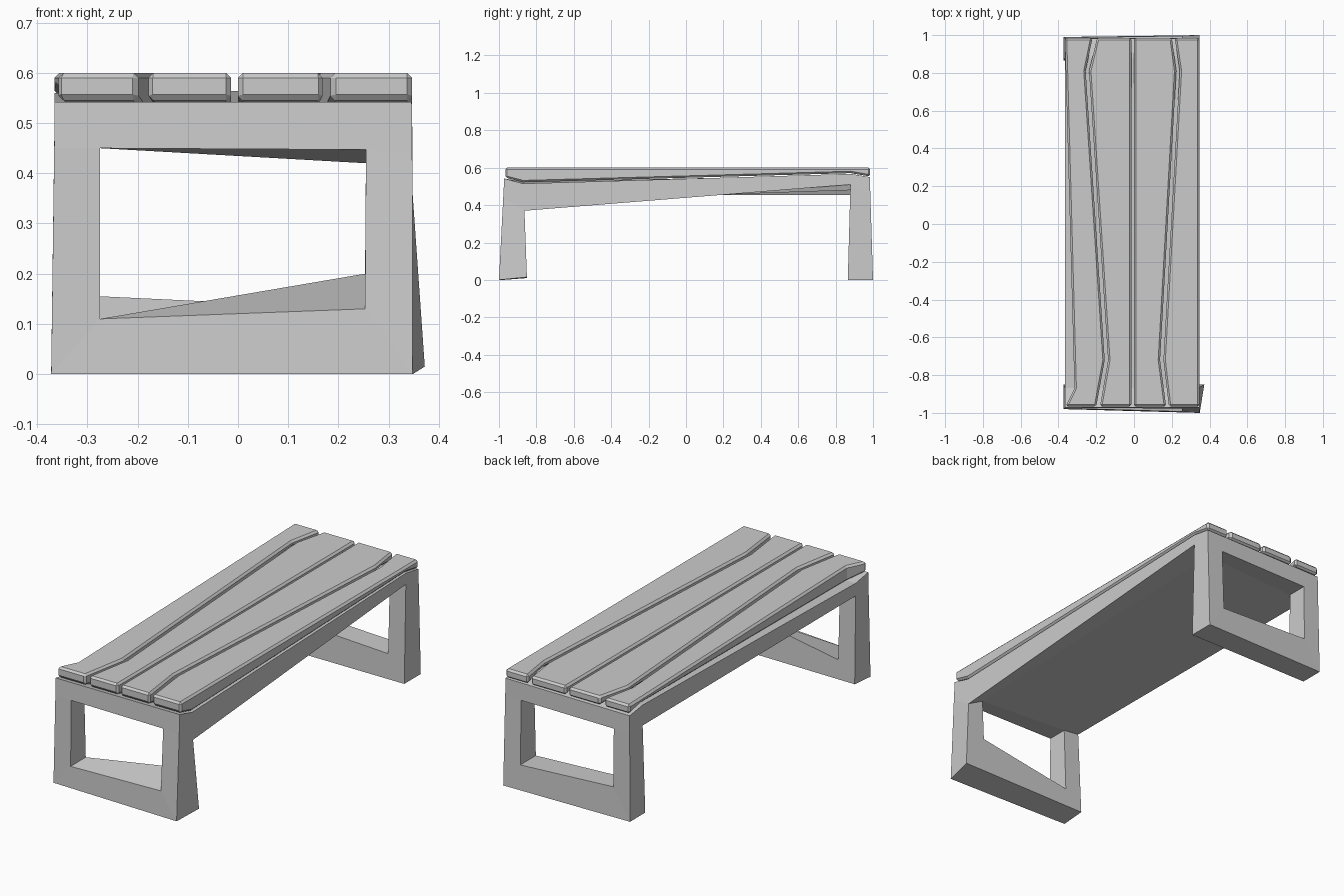
import bpy
import bmesh

cube = bpy.data.objects.get("Cube")
if cube:
    bpy.data.objects.remove(cube, do_unlink=True)

# Single flat colour
grey = bpy.data.materials.new("plain grey")
grey.use_nodes = True
grey.diffuse_color = (0.6, 0.6, 0.6, 1)
grey.node_tree.nodes["Principled BSDF"].inputs["Base Color"].default_value = (0.6, 0.6, 0.6, 1)


def finish(name, bm):
    """Turn a bmesh into a flat shaded object."""
    bmesh.ops.recalc_face_normals(bm, faces=bm.faces)
    mesh = bpy.data.meshes.new(name)
    bm.to_mesh(mesh)
    bm.free()
    mesh.materials.append(grey)
    obj = bpy.data.objects.new(name, mesh)
    bpy.context.scene.collection.objects.link(obj)
    return obj


def interpolate(points, t):
    """Piecewise linear value at t from (position, value) pairs."""
    if t <= points[0][0]:
        return points[0][1]
    for (a, va), (b, vb) in zip(points, points[1:]):
        if t <= b:
            return va + (vb - va) * (t - a) / (b - a)
    return points[-1][1]


# Corner names of one leg frame section: top, underside, foot, opening top, opening sill;
# suffix r is the model's right (-x), suffix l its left (+x)
CORNERS = ["top_r", "under_r", "foot_r", "sill_r", "head_r",
           "head_l", "sill_l", "foot_l", "under_l", "top_l"]
WIDTHS = dict(top_r=-.365, under_r=-.366, foot_r=-.372, sill_r=-.275, head_r=-.275,
              head_l=.255, sill_l=.253, foot_l=.348, under_l=.347, top_l=.346)


def section(bm, heights, y_top, y_foot_r, y_foot_l, **moved):
    """Add the ten points of a leg frame section, leaning from top to foot."""
    points = {}
    for name, z in zip(CORNERS, heights):
        x = moved.get(name, WIDTHS[name])
        y_foot = y_foot_r if name.endswith("_r") else y_foot_l
        y = y_top + (y_foot - y_top) * (1 - min(z / .54, 1))
        points[name] = bm.verts.new((x, y, z))
    return points


# Bench frame: two window shaped legs joined by a sloping slab
bm = bmesh.new()
front_out = section(bm, [.542, .45, 0, .11, .45, .447, .13, 0, .44, .542], -.972, -.98, -1)
front_in = section(bm, [.525, .46, .01, .11, .45, .42, .2, .015, .37, .515],
                   -.87, -.85, -.85, foot_l=.372)
back_in = section(bm, [.56, .455, 0, .155, .455, .48, .13, 0, .51, .567], .88, .865, .865)
back_out = section(bm, [.545, .455, 0, .155, .455, .46, .13, 0, .46, .55], .983, .99, 1)


def face(ring, names):
    bm.faces.new([ring[n] for n in names.split()])


def bridge(a, b, path):
    names = path.split()
    for p, q in zip(names, names[1:]):
        bm.faces.new([a[p], a[q], b[q], b[p]])


for outer, inner in ((front_out, front_in), (back_out, back_in)):
    face(outer, "top_r under_r head_r head_l under_l top_l")
    for ring in (outer, inner):
        face(ring, "under_r foot_r sill_r head_r")
        face(ring, "foot_r foot_l sill_l sill_r")
        face(ring, "under_l head_l sill_l foot_l")
    bridge(outer, inner, "top_r under_r foot_r foot_l under_l top_l top_r")
    bridge(outer, inner, "head_r sill_r sill_l head_l head_r")
bridge(front_in, back_in, "top_r under_r head_r head_l under_l top_l top_r")
finish("bench_frame", bm)

# Seat planks: tapered outlines with kinked edges, flat on top, sloping beneath
FRONT, KINK, BACK_KINK, BACK = -.966, -.72, .81, .985
STATIONS = [FRONT, -.87, KINK, BACK_KINK, .88, BACK]
UNDERSIDE = [(FRONT, .547), (-.87, .522), (.88, .571), (BACK, .553)]


def kinked(*xs):
    return list(zip((FRONT, KINK, BACK_KINK, BACK), xs))


def straight(x):
    return [(FRONT, x), (BACK, x)]


def plank(name, right_edge, left_edge):
    bm = bmesh.new()
    rings = []
    for y in STATIONS:
        r, l = interpolate(right_edge, y), interpolate(left_edge, y)
        low = interpolate(UNDERSIDE, y)
        rings.append([bm.verts.new(p) for p in
                      ((r, y, low), (l, y, low), (l, y, .6), (r, y, .6))])
    for a, b in zip(rings, rings[1:]):
        for i in range(4):
            j = (i + 1) % 4
            bm.faces.new([a[i], a[j], b[j], b[i]])
    bm.faces.new(rings[0])
    bm.faces.new(rings[-1])
    obj = finish(name, bm)
    bevel = obj.modifiers.new("chamfer", "BEVEL")
    bevel.width = .01
    bevel.segments = 1
    bevel.limit_method = "ANGLE"
    bevel.angle_limit = .7


plank("plank_outer_right", [(FRONT, -.362), (-.87, -.315), (BACK, -.366)],
      kinked(-.2, -.155, -.256, -.22))
plank("plank_inner_right", kinked(-.18, -.137, -.238, -.195), straight(-.014))
plank("plank_inner_left", straight(0), kinked(.17, .138, .224, .2))
plank("plank_outer_left", kinked(.185, .156, .242, .216), straight(.347))
